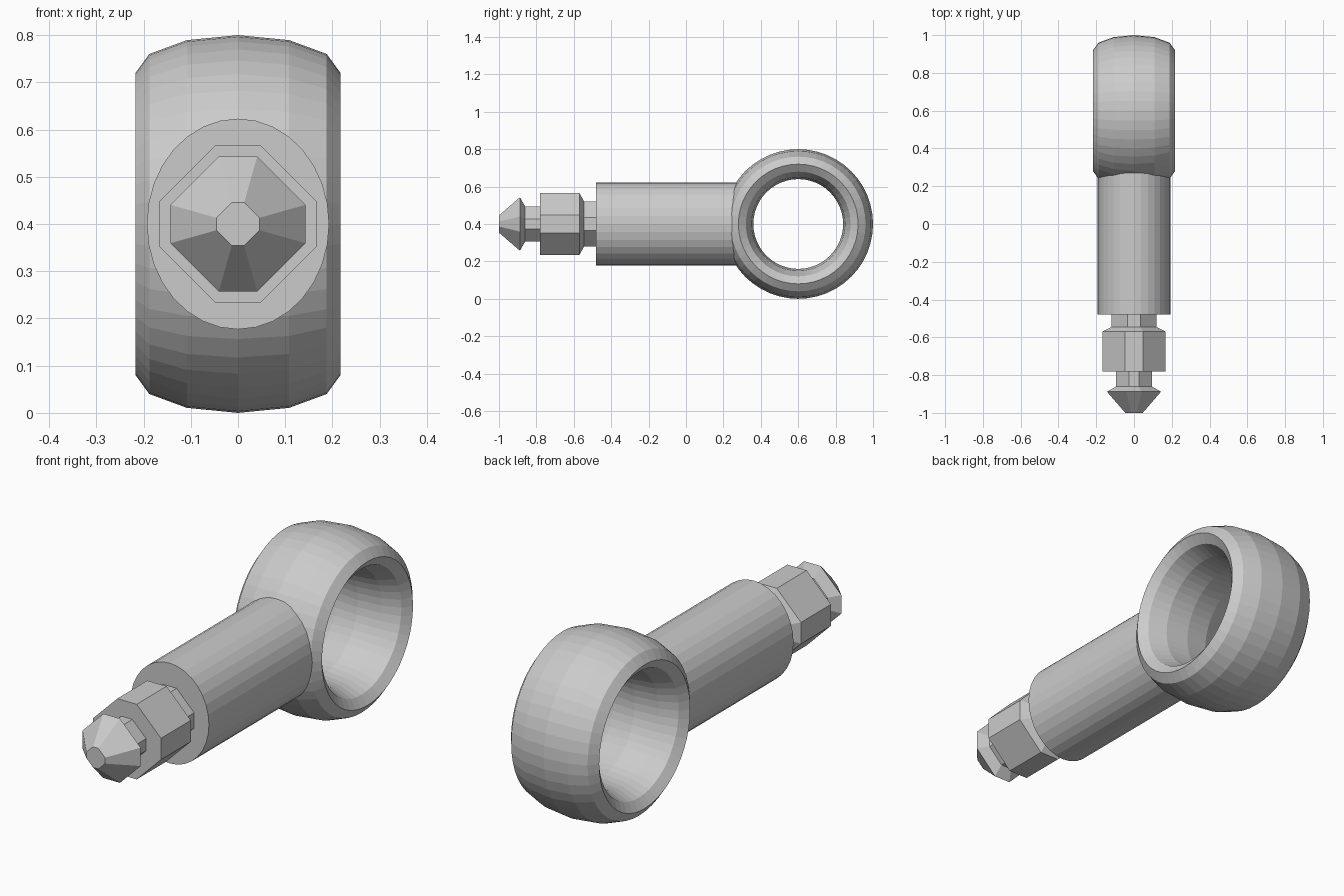
import bpy, bmesh, math

cube = bpy.data.objects.get("Cube")
if cube:
    bpy.data.objects.remove(cube, do_unlink=True)

CENTRE_Z = 0.4

metal = bpy.data.materials.new("light grey metal")
metal.use_nodes = True
grey = (0.6, 0.6, 0.6, 1)
metal.diffuse_color = grey
metal.node_tree.nodes["Principled BSDF"].inputs["Base Color"].default_value = grey


def loft(name, rings, closed=False):
    """Skin a list of vertex rings; cap the ends unless the loop is closed."""
    bm = bmesh.new()
    loops = [[bm.verts.new(p) for p in ring] for ring in rings]
    pairs = list(zip(loops, loops[1:]))
    if closed:
        pairs.append((loops[-1], loops[0]))
    else:
        bm.faces.new(loops[0])
        bm.faces.new(loops[-1])
    for a, b in pairs:
        n = len(a)
        for i in range(n):
            j = (i + 1) % n
            bm.faces.new((a[i], a[j], b[j], b[i]))
    bmesh.ops.recalc_face_normals(bm, faces=bm.faces)
    mesh = bpy.data.meshes.new(name)
    bm.to_mesh(mesh)
    bm.free()
    mesh.materials.append(metal)
    obj = bpy.data.objects.new(name, mesh)
    bpy.context.collection.objects.link(obj)
    return obj


def circle(n):
    return [(math.cos(math.tau * i / n), math.sin(math.tau * i / n)) for i in range(n)]


# Eye ring: wide torus lying on the x axis
ring = loft("eye_ring", [
    [(0.217 * s, 0.6 + (0.32 + 0.08 * c) * u, CENTRE_Z + (0.32 + 0.08 * c) * v)
     for u, v in circle(48)]
    for c, s in circle(12)], closed=True)

# Shaft: slightly oval cylinder ending inside the ring wall
loft("shaft", [
    [(0.193 * u, y, CENTRE_Z + 0.223 * v) for u, v in circle(32)]
    for y in (-0.48, 0.3)])

# Nipple: one stepped profile with a chamfered square section
k = 0.285
octagon = [(1, -k), (1, k), (k, 1), (-k, 1), (-1, k), (-1, -k), (-k, -1), (k, -1)]
profile = [(-1, 0.046), (-0.888, 0.143), (-0.86, 0.094), (-0.78, 0.094),
           (-0.78, 0.167), (-0.57, 0.167), (-0.545, 0.12), (-0.47, 0.12)]
loft("grease_nipple", [
    [(r * u, y, CENTRE_Z + r * v) for u, v in octagon] for y, r in profile])
